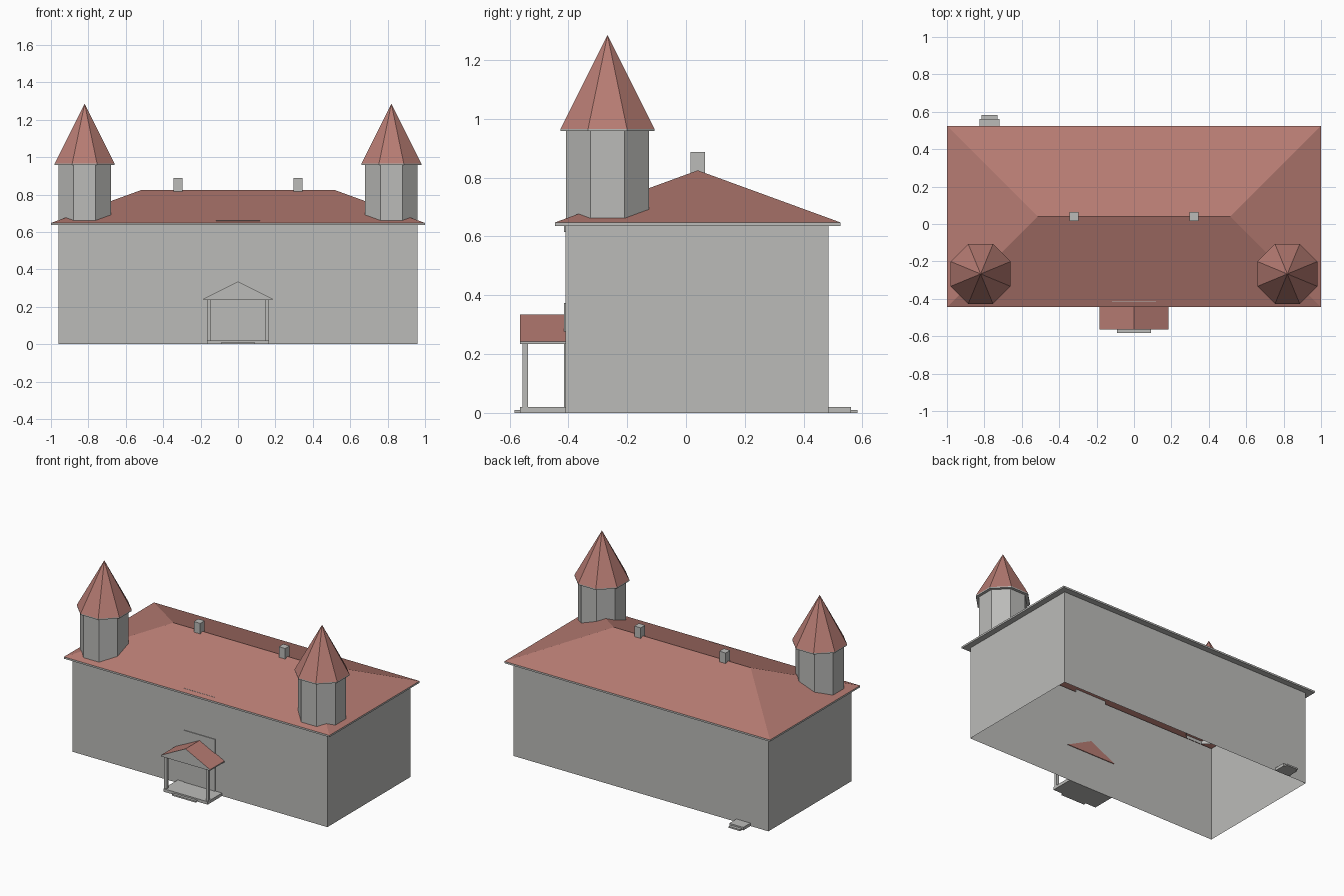
import bpy, bmesh
from math import sin, cos, pi

cube = bpy.data.objects.get("Cube")
if cube:
    bpy.data.objects.remove(cube, do_unlink=True)


def material(name, rgb):
    m = bpy.data.materials.new(name)
    m.use_nodes = True
    m.diffuse_color = (*rgb, 1)
    m.node_tree.nodes["Principled BSDF"].inputs["Base Color"].default_value = (*rgb, 1)
    return m


STONE = material("pale_stone", (0.5, 0.5, 0.485))
TILE = material("red_roof_tile", (0.47, 0.2, 0.17))


def rect(x0, x1, y0, y1, z):
    return [(x0, y0, z), (x1, y0, z), (x1, y1, z), (x0, y1, z)]


def octagon(cx, cy, apothem, z):
    r = apothem / cos(pi / 8)
    angles = [(i + 0.5) * pi / 4 for i in range(8)]
    return [(cx + r * cos(a), cy + r * sin(a), z) for a in angles]


def loft(name, rings, mat, start=False, end=False, end_mat=None):
    """Skin a series of equal-sized rings, optionally capping the ends."""
    bm = bmesh.new()
    loops = [[bm.verts.new(p) for p in ring] for ring in rings]
    for a, b in zip(loops, loops[1:]):
        for i in range(len(a)):
            j = (i + 1) % len(a)
            bm.faces.new((a[i], a[j], b[j], b[i]))
    if start:
        bm.faces.new(loops[0][::-1])
    if end:
        bm.faces.new(loops[-1]).material_index = 1 if end_mat else 0
    bmesh.ops.remove_doubles(bm, verts=bm.verts, dist=0.0001)
    mesh = bpy.data.meshes.new(name)
    bm.to_mesh(mesh)
    bm.free()
    mesh.materials.append(mat)
    if end_mat:
        mesh.materials.append(end_mat)
    obj = bpy.data.objects.new(name, mesh)
    bpy.context.collection.objects.link(obj)
    return obj


def box(name, x0, x1, y0, y1, z0, z1):
    return loft(name, [rect(x0, x1, y0, y1, z0), rect(x0, x1, y0, y1, z1)],
                STONE, True, True)


# Main block: open wall shell, eave trim and hipped roof
WALL = (-0.96, 0.96, -0.41, 0.485)
EAVE = (-1, 1, -0.445, 0.525)
loft("walls", [rect(*WALL, 0), rect(*WALL, 0.64)], STONE)
loft("eave_trim", [rect(*WALL, 0.636), rect(*EAVE, 0.636), rect(*EAVE, 0.648)], STONE)
loft("main_roof", [rect(*EAVE, 0.648), rect(-0.515, 0.515, 0.04, 0.04, 0.825)], TILE)

# Matching towers and chimneys on both sides
for side, s in (("right", -1), ("left", 1)):
    c = (s * 0.82, -0.267)
    loft(side + "_tower", [octagon(*c, 0.141, 0.64), octagon(*c, 0.141, 0.96)], STONE)
    loft(side + "_tower_trim",
         [octagon(*c, 0.141, 0.958), octagon(*c, 0.16, 0.958), octagon(*c, 0.16, 0.966)], STONE)
    loft(side + "_tower_roof", [octagon(*c, 0.16, 0.966), octagon(*c, 0, 1.285)], TILE)
    x = s * 0.32
    box(side + "_chimney", x - 0.024, x + 0.024, 0.016, 0.064, 0.8, 0.888)

    # Porch post
    x = s * 0.157
    box(side + "_porch_post", x - 0.01, x + 0.01, -0.556, -0.537, 0.02, 0.236)

# Front porch
gable = [(-0.185, 0.243), (0.185, 0.243), (0, 0.335)]
loft("porch_roof", [[(x, y, z) for x, z in gable] for y in (-0.405, -0.565)],
     TILE, True, True, STONE)
box("porch_beam", -0.185, 0.185, -0.565, -0.41, 0.235, 0.243)
box("porch_floor", -0.167, 0.167, -0.565, -0.41, 0, 0.02)
box("porch_step", -0.09, 0.09, -0.583, -0.565, 0, 0.01)

# Thin wall panels above the porch
box("door_panel", -0.117, 0.117, -0.415, -0.41, 0.02, 0.373)
box("upper_panel", -0.117, 0.117, -0.415, -0.41, 0.615, 0.66)

# Back door landing
box("back_landing", -0.825, -0.72, 0.485, 0.562, 0, 0.02)
box("back_step", -0.815, -0.73, 0.562, 0.583, 0, 0.01)
